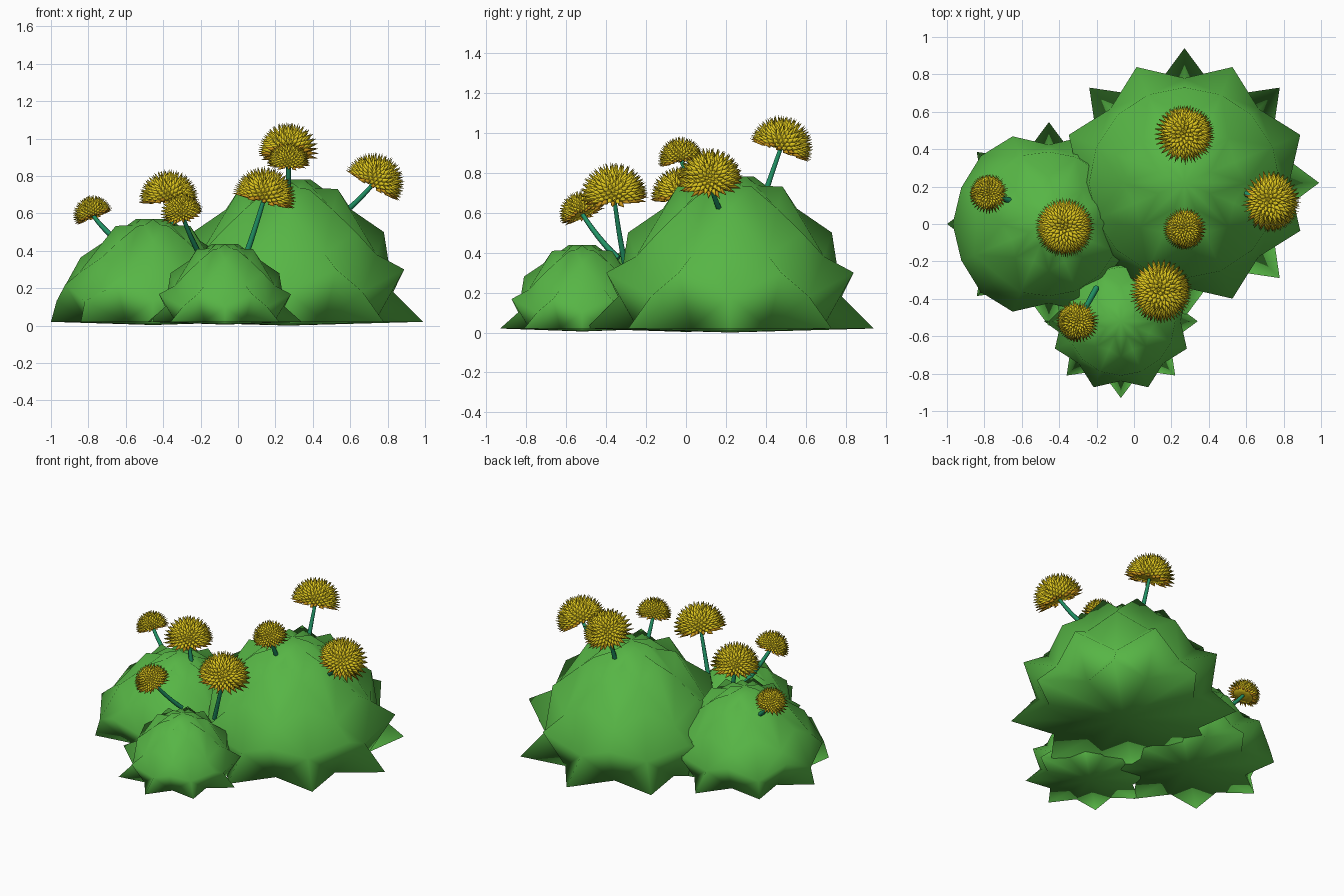
import bpy, bmesh, math
from mathutils import Vector

if "Cube" in bpy.data.objects:
    bpy.data.objects.remove(bpy.data.objects["Cube"])


def material(name, rgb):
    m = bpy.data.materials.new(name)
    m.diffuse_color = (*rgb, 1)
    m.use_nodes = True
    m.node_tree.nodes["Principled BSDF"].inputs["Base Color"].default_value = m.diffuse_color
    return m


LEAF = material("leaf green", (0.095, 0.465, 0.06))
STEM = material("stem teal green", (0.015, 0.29, 0.13))
YELLOW = material("blossom yellow", (0.72, 0.56, 0.012))
ORANGE = material("blossom amber", (0.58, 0.30, 0.01))


def finish(bm, name, mats, angle):
    bmesh.ops.recalc_face_normals(bm, faces=bm.faces)
    me = bpy.data.meshes.new(name)
    bm.to_mesh(me)
    bm.free()
    ob = bpy.data.objects.new(name, me)
    bpy.context.collection.objects.link(ob)
    for m in mats:
        me.materials.append(m)
    bpy.ops.object.select_all(action='DESELECT')
    ob.select_set(True)
    bpy.context.view_layer.objects.active = ob
    bpy.ops.object.shade_smooth_by_angle(angle=math.radians(angle))
    return ob


# Bush profile: (radius, height) on the even and the odd spokes of each ring;
# spiky tips and notches alternate like a checkerboard
RINGS = [((0.72, 0.02), (0.50, 0.02)),
         ((0.56, 0.18), (0.67, 0.30)),
         ((0.51, 0.50), (0.51, 0.38)),
         ((0.335, 0.62), (0.285, 0.73)),
         ((0.12, 0.78), (0.15, 0.735))]
FILL = {(1, 0): 0.68, (2, 1): 0.57}


def bush(name, cx, cy, sr, sz, fill=0.0):
    """Spiky dome; fill levels the notches on the -x side."""
    bm = bmesh.new()
    rows = []
    for k, pair in enumerate(RINGS):
        row = []
        for i in range(16):
            a = i * math.pi / 8
            r, z = pair[i % 2]
            w = fill * min(1, max(0, -math.cos(a) - 0.3) / 0.4)
            r += w * (FILL.get((k, i % 2), r) - r)
            z = 0.02 if k == 0 else z * sz
            row.append(bm.verts.new((cx + r * sr * math.cos(a),
                                     cy + r * sr * math.sin(a), z)))
        rows.append(row)
    top = bm.verts.new((cx, cy, 0.78 * sz))
    bottom = bm.verts.new((cx, cy, 0.012 * (1 - sr)))
    for i in range(16):
        j = (i + 1) % 16
        for k, (lo, hi) in enumerate(zip(rows, rows[1:])):
            # split each quad along the notches so every tip is a pyramid
            if (k + i) % 2 == 0:
                tris = ((lo[i], lo[j], hi[i]), (lo[j], hi[j], hi[i]))
            else:
                tris = ((lo[i], lo[j], hi[j]), (lo[i], hi[j], hi[i]))
            for t in tris:
                bm.faces.new(t)
        bm.faces.new((rows[-1][i], rows[-1][j], top))
        bm.faces.new((rows[0][j], rows[0][i], bottom))
    finish(bm, name, [LEAF], 180)


bush("large_bush", 0.27, 0.22, 1.0, 1.0)
bush("medium_bush", -0.455, 0.0, 0.757, 0.73, 1.0)
bush("small_bush", -0.07, -0.52, 0.57, 0.56)


def blossom(name, centre, axis, R, count=190):
    """Half ball of pointed petals on a low domed core."""
    bm = bmesh.new()
    c = Vector(centre)
    rot = Vector((0, 0, 1)).rotation_difference(Vector(axis).normalized())
    # core
    rows = []
    for rr, zz in ((0.25, -0.04), (0.66, 0.0), (0.62, 0.28), (0.42, 0.53)):
        rows.append([bm.verts.new((rr * R * math.cos(i * math.pi / 6),
                                   rr * R * math.sin(i * math.pi / 6), zz * R))
                     for i in range(12)])
    for lo, hi in zip(rows, rows[1:]):
        for i in range(12):
            bm.faces.new((lo[i], lo[(i + 1) % 12], hi[(i + 1) % 12], hi[i]))
    bm.faces.new(rows[0][::-1])
    bm.faces.new(rows[-1])
    # petals, spread evenly over the half ball
    for k in range(count):
        h = 1 - 1.12 * (k + 0.5) / count
        a = k * 2.399963
        s = math.sqrt(1 - h * h)
        d = Vector((s * math.cos(a), s * math.sin(a), h))
        u = d.orthogonal().normalized()
        v = d.cross(u)
        tip = bm.verts.new(d * R)
        base = [bm.verts.new(d * R * 0.6 + (u * math.cos(t) + v * math.sin(t)) * R * 0.09)
                for t in (0, math.pi / 2, math.pi, math.pi * 1.5)]
        for i in range(4):
            f = bm.faces.new((base[i], base[(i + 1) % 4], tip))
            f.material_index = 1 if h < 0.0 else 0
    for vert in bm.verts:
        vert.co = c + rot @ vert.co
    finish(bm, name, [YELLOW, ORANGE], 180)


def stem(name, start, end, axis):
    """Thin bent tube from the bush to the underside of the blossom."""
    p0, p2 = Vector(start), Vector(end)
    bent = p2 - Vector(axis).normalized() * (p2 - p0).length * 0.5
    p1 = bent.lerp((p0 + p2) / 2, 0.6)
    cu = bpy.data.curves.new(name, 'CURVE')
    cu.dimensions = '3D'
    cu.bevel_depth = 0.015
    cu.bevel_resolution = 1
    cu.use_fill_caps = True
    sp = cu.splines.new('POLY')
    sp.points.add(6)
    for i, pt in enumerate(sp.points):
        t = i / 6
        pt.co = (*(p0 * (1 - t) ** 2 + p1 * 2 * t * (1 - t) + p2 * t * t), 1)
        pt.radius = 1.1 - 0.35 * t
    ob = bpy.data.objects.new(name, cu)
    bpy.context.collection.objects.link(ob)
    cu.materials.append(STEM)
    bpy.ops.object.select_all(action='DESELECT')
    ob.select_set(True)
    bpy.context.view_layer.objects.active = ob
    bpy.ops.object.convert(target='MESH')


# (stem foot, blossom centre, blossom axis, blossom radius)
FLOWERS = [((0.27, 0.39, 0.68), (0.27, 0.475, 0.925), (0, 0.36, 1), 0.165),
           ((0.55, 0.18, 0.59), (0.725, 0.12, 0.76), (0.58, -0.05, 1), 0.168),
           ((0.27, 0.06, 0.68), (0.27, -0.025, 0.865), (0, -0.22, 1), 0.118),
           ((0.03, -0.305, 0.34), (0.14, -0.36, 0.68), (0.25, -0.06, 1), 0.174),
           ((-0.33, -0.02, 0.44), (-0.37, -0.02, 0.675), (-0.04, 0, 1), 0.163),
           ((-0.65, 0.12, 0.46), (-0.775, 0.16, 0.59), (-0.4, 0.1, 1), 0.11),
           ((-0.20, -0.34, 0.37), (-0.30, -0.52, 0.595), (-0.25, -0.4, 1), 0.118)]
for n, (foot, centre, axis, R) in enumerate(FLOWERS, 1):
    stem(f"stem_{n}", foot, centre, axis)
    blossom(f"blossom_{n}", centre, axis, R)
